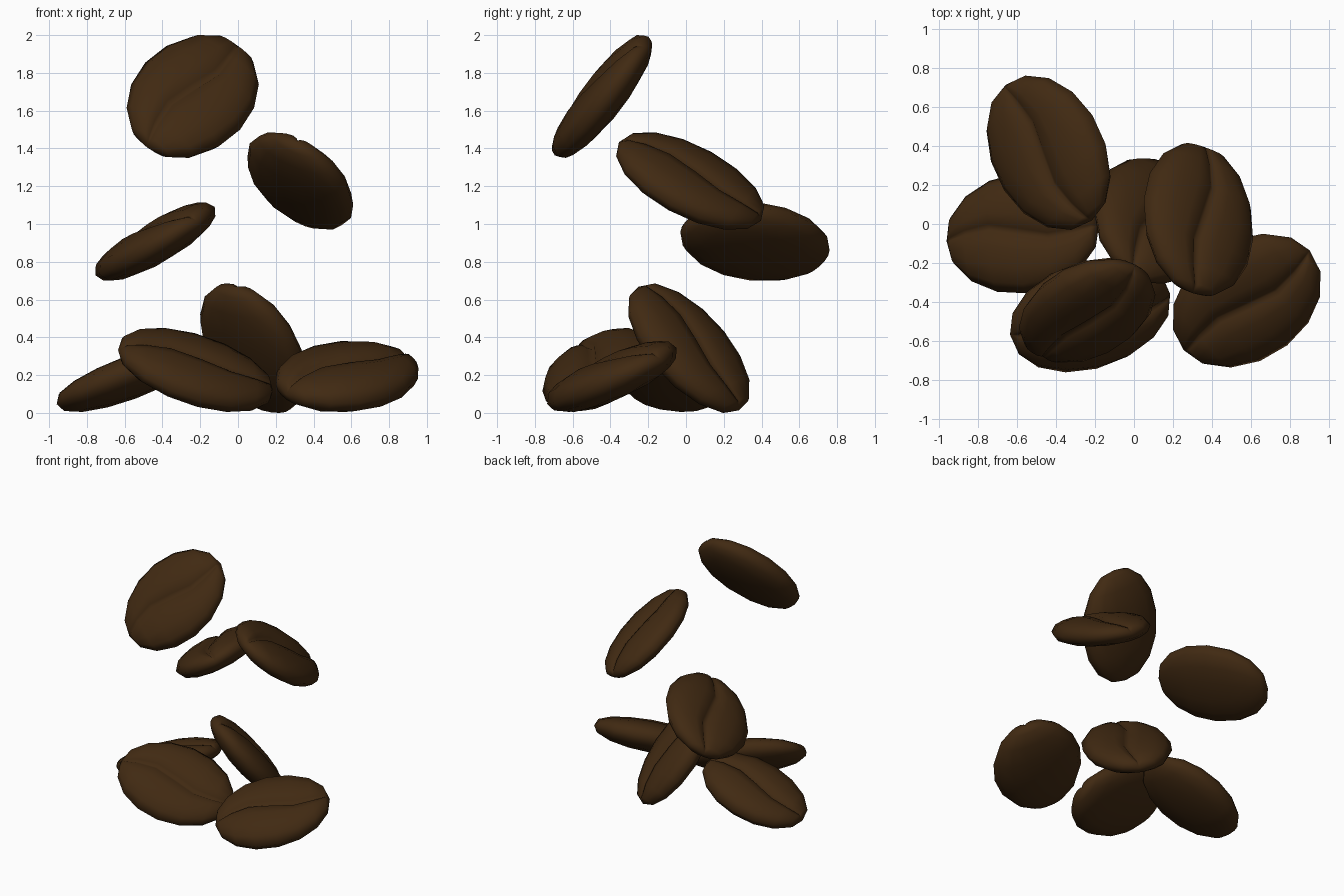
import bpy, bmesh, math
from mathutils import Vector, Matrix

if "Cube" in bpy.data.objects:
    bpy.data.objects.remove(bpy.data.objects["Cube"])

brown = bpy.data.materials.new("dark_roast_brown")
brown.diffuse_color = (0.052, 0.0225, 0.006, 1)
brown.use_nodes = True
brown.node_tree.nodes["Principled BSDF"].inputs["Base Color"].default_value = brown.diffuse_color

LEN, WID, TOP, BOT = 0.415, 0.322, 0.10, 0.115   # half sizes of one bean
STEPS = 8                                        # stations along half the outline


def bean_section(u):
    """Cross-section loop at station u (-1..1): (across, height) pairs."""
    s = math.sqrt(1 - u * u)
    seam = -0.15 * math.sin(math.pi * u)         # S-shaped crease offset
    pts = []
    # creased upper side, from left edge to right edge
    for t in (-1, -0.86, -0.6, -0.3, -0.07, 0, 0.07, 0.3, 0.6, 0.86, 1):
        v = seam + t * ((1 - seam) if t > 0 else (1 + seam))
        h = TOP * max(0, 1 - v * v) ** 0.42
        h -= 0.045 * math.exp(-abs(t) / 0.10)
        pts.append((v * WID * s, h * s ** 0.85))
    # domed underside, back again
    for v in (0.88, 0.62, 0.25, -0.25, -0.62, -0.88):
        pts.append((v * WID * s, -BOT * (1 - v * v) ** 0.45 * s ** 0.85))
    return pts


def make_bean(name, length_dir, face_dir, lo, hi):
    bm = bmesh.new()
    rings = []
    for k in range(1, STEPS):
        u = -math.cos(math.pi * k / STEPS)
        rings.append([bm.verts.new((u * LEN, y, z)) for y, z in bean_section(u)])
    n = len(rings[0])
    for a, b in zip(rings, rings[1:]):
        for i in range(n):
            j = (i + 1) % n
            bm.faces.new((a[i], a[j], b[j], b[i]))
    # rounded tips
    for ring, x in ((rings[0], -LEN), (rings[-1], LEN)):
        tip = bm.verts.new((x, 0, -0.005))
        for i in range(n):
            bm.faces.new((tip, ring[i], ring[(i + 1) % n]))
    bmesh.ops.recalc_face_normals(bm, faces=bm.faces)

    # orient: x along the bean, z out of the creased face
    l = Vector(length_dir).normalized()
    w = Vector(face_dir).cross(l).normalized()
    f = l.cross(w)
    bm.transform(Matrix((l, w, f)).transposed().to_4x4())

    # settle into its place in the group
    for ax in range(3):
        c = [v.co[ax] for v in bm.verts]
        mn, mx = min(c), max(c)
        k = (hi[ax] - lo[ax]) / (mx - mn)
        for v in bm.verts:
            v.co[ax] = lo[ax] + (v.co[ax] - mn) * k
    me = bpy.data.meshes.new(name)
    bm.to_mesh(me)
    bm.free()
    for p in me.polygons:
        p.use_smooth = True
    me.materials.append(brown)
    bpy.context.collection.objects.link(bpy.data.objects.new(name, me))


# name, long axis, creased face direction, box corners
# falling beans
make_bean("falling_bean_top", (0.60, 0.53, 0.60), (0.08, -0.79, 0.61),
          (-0.59, -0.71, 1.35), (0.11, -0.18, 2.0))
make_bean("falling_bean_right", (0.06, 0.84, -0.50), (0.50, 0.42, 0.76),
          (0.05, -0.37, 0.97), (0.61, 0.415, 1.485))
make_bean("falling_bean_left", (0.50, -0.78, 0.25), (-0.50, -0.05, 0.86),
          (-0.755, -0.03, 0.70), (-0.12, 0.76, 1.115))
# pile
make_bean("pile_bean_left", (0.93, 0.10, 0.33), (-0.35, 0.08, 0.93),
          (-0.96, -0.355, 0.005), (-0.18, 0.26, 0.375))
make_bean("pile_bean_right", (0.76, 0.60, 0.20), (0.05, -0.38, 0.92),
          (0.20, -0.735, 0.005), (0.955, -0.05, 0.38))
make_bean("pile_bean_front", (0.93, 0.25, -0.25), (0.34, -0.45, 0.83),
          (-0.635, -0.76, 0.005), (0.185, -0.17, 0.45))
make_bean("pile_bean_leaning", (0.25, 0.62, -0.74), (0.50, 0.58, 0.64),
          (-0.20, -0.305, 0.0), (0.365, 0.335, 0.685))
